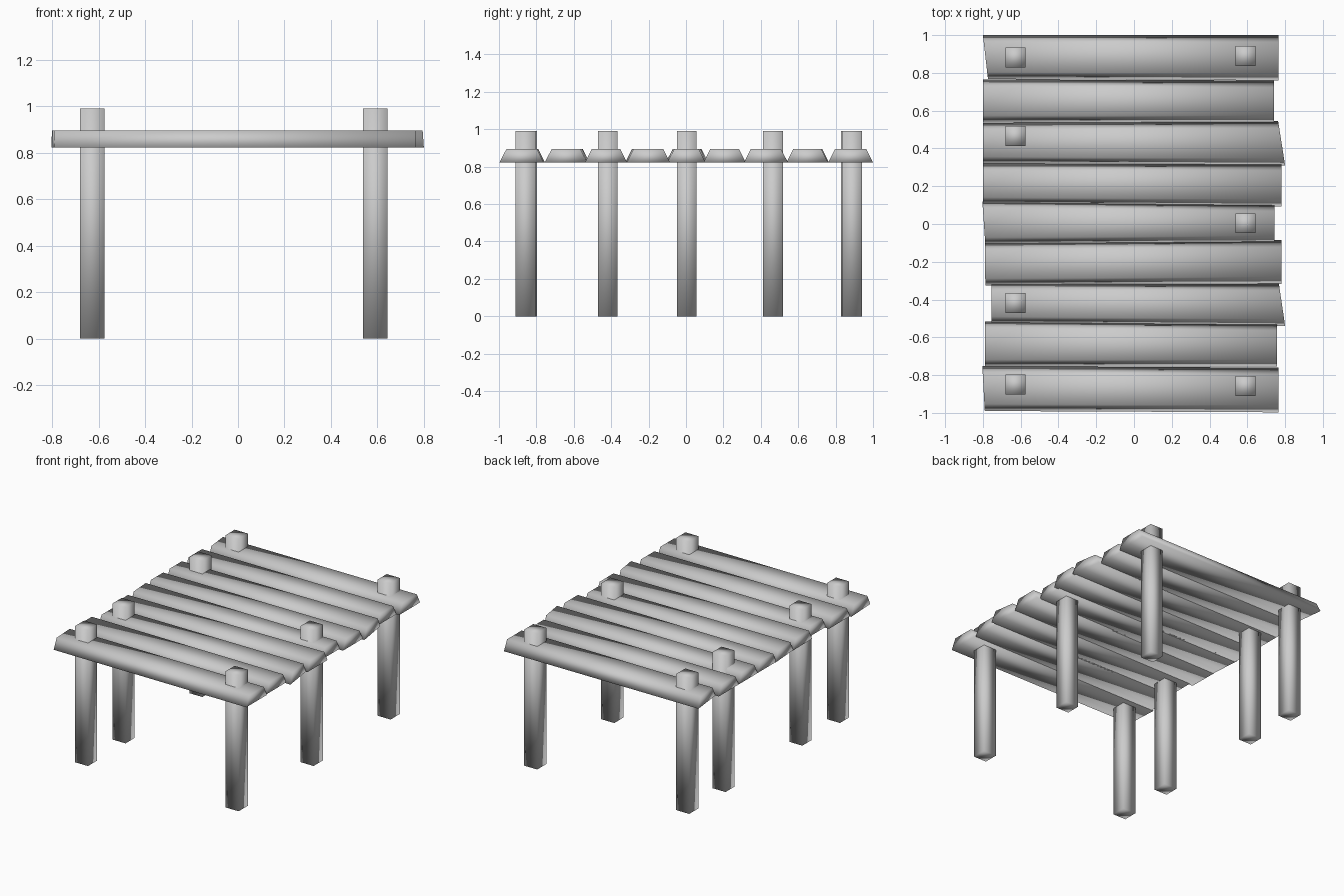
import bpy, bmesh

if "Cube" in bpy.data.objects:
    bpy.data.objects.remove(bpy.data.objects["Cube"])

POST_HALF, POST_TOP = 0.0525, 0.99
DECK_BOTTOM, DECK_TOP, BEVEL = 0.822, 0.895, 0.037


def make_prism(name, lower, upper, z0, z1):
    """Closed solid between two matching counter-clockwise outlines."""
    bm = bmesh.new()
    lo = [bm.verts.new((x, y, z0)) for x, y in lower]
    hi = [bm.verts.new((x, y, z1)) for x, y in upper]
    n = len(lo)
    bm.faces.new(lo[::-1])
    bm.faces.new(hi)
    for i in range(n):
        j = (i + 1) % n
        bm.faces.new((lo[i], lo[j], hi[j], hi[i]))
    for f in bm.faces:
        f.smooth = True  # soft shading over the few-sided shapes
    mesh = bpy.data.meshes.new(name)
    bm.to_mesh(mesh)
    bm.free()
    obj = bpy.data.objects.new(name, mesh)
    bpy.context.collection.objects.link(obj)


# Planks, front to back: left x (front, back), right x (front, back),
# left y (front, back), right y (front, back)
planks = [
    (-0.79, -0.803, 0.765, 0.765, -0.99, -0.753, -0.997, -0.76),
    (-0.79, -0.79, 0.757, 0.757, -0.755, -0.515, -0.755, -0.527),
    (-0.755, -0.755, 0.80, 0.767, -0.527, -0.315, -0.54, -0.315),
    (-0.787, -0.79, 0.78, 0.78, -0.325, -0.10, -0.317, -0.085),
    (-0.787, -0.803, 0.745, 0.745, -0.108, 0.12, -0.10, 0.105),
    (-0.80, -0.80, 0.78, 0.78, 0.105, 0.32, 0.093, 0.32),
    (-0.80, -0.80, 0.80, 0.763, 0.32, 0.535, 0.31, 0.545),
    (-0.80, -0.80, 0.742, 0.742, 0.537, 0.765, 0.537, 0.76),
    (-0.773, -0.80, 0.765, 0.765, 0.767, 1.0, 0.76, 1.0),
]
for i, (lf, lb, rf, rb, ylf, ylb, yrf, yrb) in enumerate(planks):
    lower = [(lf, ylf), (rf, yrf), (rb, yrb), (lb, ylb)]
    # Upper face is narrower along y, giving sloped long sides
    tl, tr = (lb - lf) * 0.16, (rb - rf) * 0.16
    upper = [(lf + tl, ylf + BEVEL), (rf + tr, yrf + BEVEL),
             (rb - tr, yrb - BEVEL), (lb - tl, ylb - BEVEL)]
    make_prism(f"deck_plank_{i + 1}", lower, upper, DECK_BOTTOM, DECK_TOP)

# Square posts passing up through the deck
posts = {-0.628: (-0.85, -0.418, 0.465, 0.882), 0.59: (-0.858, 0.004, 0.889)}
h = POST_HALF
for x, ys in posts.items():
    side = "left" if x < 0 else "right"
    for i, y in enumerate(ys):
        square = [(x - h, y - h), (x + h, y - h), (x + h, y + h), (x - h, y + h)]
        make_prism(f"{side}_post_{i + 1}", square, square, 0, POST_TOP)
